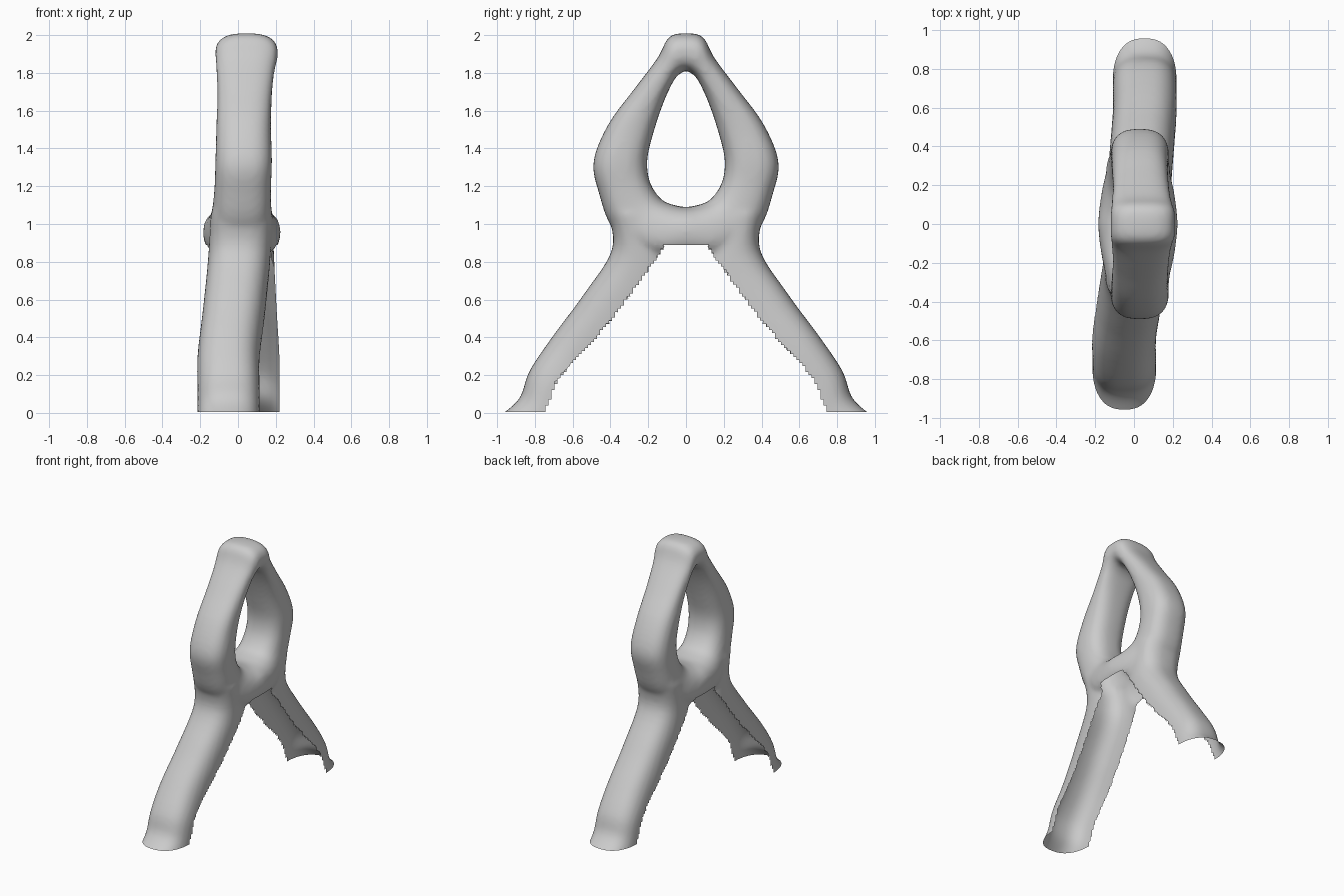
import bpy, bmesh, math
from mathutils import Vector

old = bpy.data.objects.get("Cube")
if old:
    bpy.data.objects.remove(old, do_unlink=True)

grey = bpy.data.materials.new("plain grey")
grey.use_nodes = True
grey.diffuse_color = (0.6, 0.6, 0.6, 1)
grey.node_tree.nodes["Principled BSDF"].inputs["Base Color"].default_value = (0.6, 0.6, 0.6, 1)

SIDES = 28


def spline(points, steps=5, closed=False):
    """Catmull-Rom through the stations."""
    pts = [Vector(p) for p in points]
    n, out = len(pts), []
    for i in range(n if closed else n - 1):
        at = lambda k: pts[k % n] if closed else pts[max(0, min(n - 1, k))]
        a, b, c, d = (at(i + k) for k in (-1, 0, 1, 2))
        for s in range(steps):
            t = s / steps
            out.append(0.5 * (2 * b + (c - a) * t + (2 * a - 5 * b + 4 * c - d) * t * t
                              + (3 * b - a - 3 * c + d) * t ** 3))
    return out if closed else out + [pts[-1]]


def power(v, e):
    return math.copysign(abs(v) ** e, v)


def sweep(bm, stations, closed=False):
    """Station: outer y, z, inner y, z, centre x, half width."""
    rings = []
    for oy, oz, iy, iz, cx, hw in spline(stations, closed=closed):
        mid = Vector((cx, (oy + iy) / 2, (oz + iz) / 2))
        half = Vector((0, (oy - iy) / 2, (oz - iz) / 2))
        ring = []
        for k in range(SIDES):
            a = math.tau * k / SIDES
            ring.append(bm.verts.new(mid + half * power(math.cos(a), 0.8)
                                     + Vector((hw * power(math.sin(a), 0.75), 0, 0))))
        rings.append(ring)
    for i in range(len(rings) if closed else len(rings) - 1):
        r, s = rings[i], rings[(i + 1) % len(rings)]
        for k in range(SIDES):
            j = (k + 1) % SIDES
            bm.faces.new((r[k], r[j], s[j], s[k]))
    if not closed:
        bm.faces.new(rings[0])
        bm.faces.new(rings[-1])


bm = bmesh.new()

# Upper loop with the teardrop opening, including the bridge
half_loop = [
    (0.09, 1.99, 0.04, 1.79, 0.045, 0.165),
    (0.15, 1.88, 0.07, 1.75, 0.04, 0.155),
    (0.27, 1.72, 0.12, 1.64, 0.035, 0.145),
    (0.41, 1.53, 0.17, 1.49, 0.03, 0.145),
    (0.49, 1.33, 0.205, 1.34, 0.03, 0.15),
    (0.46, 1.16, 0.19, 1.22, 0.025, 0.15),
    (0.39, 0.98, 0.13, 1.13, 0.02, 0.16),
    (0.22, 0.83, 0.06, 1.1, 0.02, 0.19),
]
loop = [(0, 2.01, 0, 1.81, 0.045, 0.165)] + half_loop + [(0, 0.82, 0, 1.09, 0.02, 0.205)]
loop += [(-s[0], s[1], -s[2]) + s[3:] for s in reversed(half_loop)]
sweep(bm, loop, closed=True)

# Splayed legs; the lower half is trimmed away afterwards
leg = [
    (0.42, 1.08, 0.12, 1.02),
    (0.39, 0.87, 0.08, 0.72),
    (0.54, 0.63, 0.25, 0.41),
    (0.71, 0.4, 0.42, 0.18),
    (0.83, 0.22, 0.54, 0.05),
    (0.88, 0.08, 0.6, -0.08),
    (0.98, -0.01, 0.64, -0.17),
    (1.06, -0.06, 0.66, -0.28),
]
for side, drift, width in ((-1, -0.05, 0.165), (1, 0.055, 0.165)):
    rows = []
    for oy, oz, iy, iz in leg:
        f = min(1, max(0, (1.0 - oz) / 0.6))
        rows.append((side * oy, oz, side * iy, iz, 0.02 + (drift - 0.02) * f, width))
    sweep(bm, rows)

bmesh.ops.recalc_face_normals(bm, faces=bm.faces)
mesh = bpy.data.meshes.new("clip_body")
bm.to_mesh(mesh)
bm.free()
body = bpy.data.objects.new("clip_body", mesh)
bpy.context.collection.objects.link(body)

# Fuse the parts into one softly blended skin
fuse = body.modifiers.new("fuse", 'REMESH')
fuse.mode = 'VOXEL'
fuse.voxel_size = 0.016
soft = body.modifiers.new("soften", 'SMOOTH')
soft.factor = 0.5
soft.iterations = 8
skin = bpy.data.meshes.new_from_object(
    body.evaluated_get(bpy.context.evaluated_depsgraph_get()))
body.modifiers.clear()
body.data = skin

# Open the underside between the legs, leaving hollow trough-shaped shells
edge = [(0.0, 0.75), (0.18, 0.68), (0.32, 0.55), (0.5, 0.39), (0.76, 0.2), (0.89, 0.11)]


def opening(z):
    for (z0, y0), (z1, y1) in zip(edge, edge[1:]):
        if z < z1:
            return y0 + (y1 - y0) * (z - z0) / (z1 - z0)
    return 0


bm = bmesh.new()
bm.from_mesh(skin)
for height in (0.006, 0.89):
    bmesh.ops.bisect_plane(bm, geom=bm.verts[:] + bm.edges[:] + bm.faces[:],
                           plane_co=(0, 0, height), plane_no=(0, 0, 1),
                           clear_inner=height < 0.1)
gone = []
for face in bm.faces:
    c = face.calc_center_median()
    if c.z < 0.89 and abs(c.y) < opening(c.z):
        gone.append(face)
bmesh.ops.delete(bm, geom=gone, context='FACES')
for face in bm.faces:
    face.smooth = True
    face.material_index = 0
bm.to_mesh(skin)
bm.free()
skin.materials.clear()
skin.materials.append(grey)
